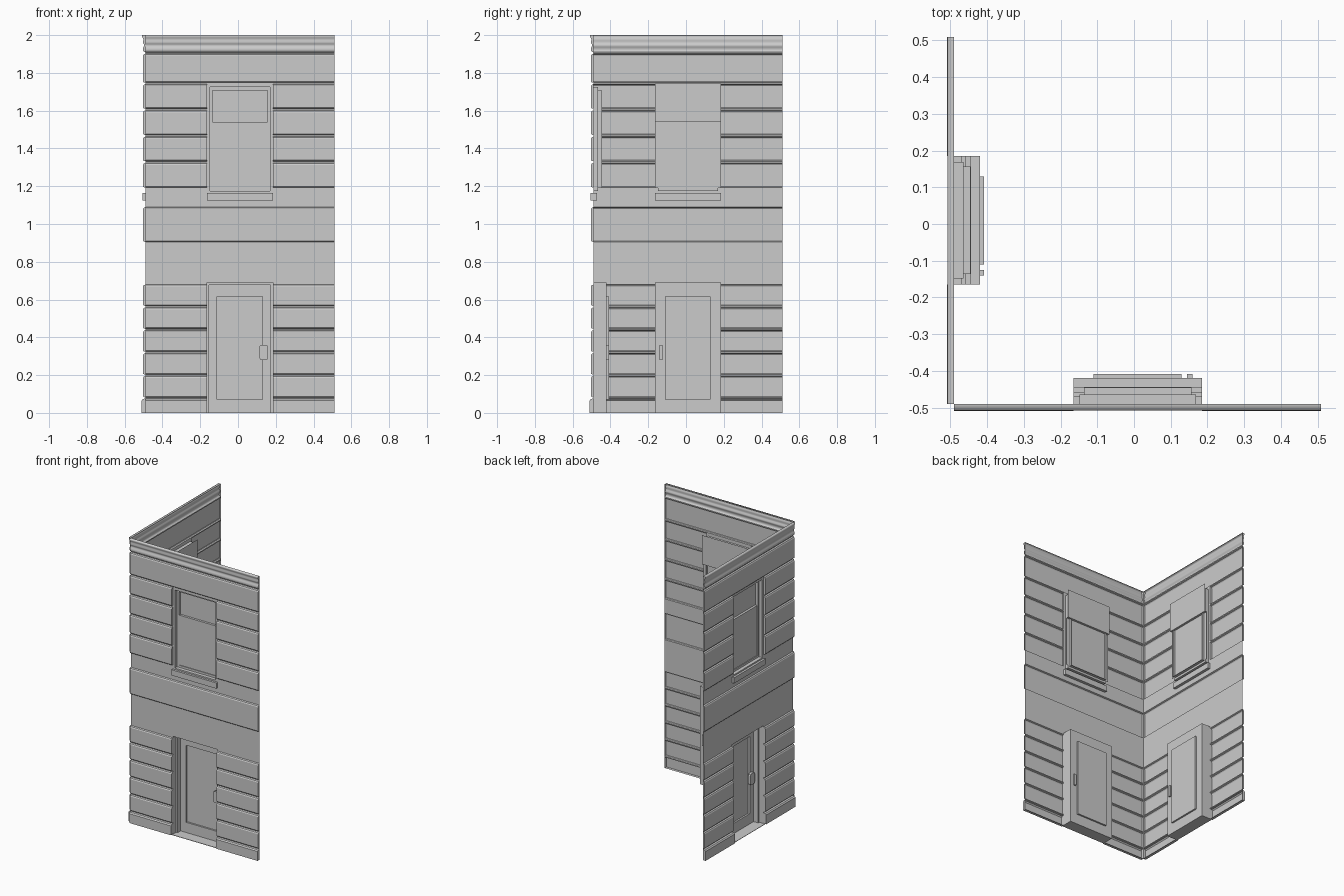
import bpy
import bmesh
from math import pi

cube = bpy.data.objects.get("Cube")
if cube:
    bpy.data.objects.remove(cube, do_unlink=True)

stone = bpy.data.materials.new("warm_grey_stone")
stone.use_nodes = True
GREY = (0.6, 0.6, 0.6, 1)
stone.diffuse_color = GREY
stone.node_tree.nodes["Principled BSDF"].inputs["Base Color"].default_value = GREY

# Wall coordinates: u along the wall, d depth inward (negative is outward), z up
HALF = 0.5       # half width of a wall
OPEN = 0.175     # half width of the door and window openings
FULL = [(-HALF, HALF)]
SPLIT = [(-HALF, -OPEN), (OPEN, HALF)]
WALLS = {"front": ((0.01, -0.49, 0), 0), "side": ((-0.49, 0.01, 0), -pi / 2)}


def place(name, bm):
    """Put the same part on both walls."""
    mesh = bpy.data.meshes.new(name)
    bm.to_mesh(mesh)
    bm.free()
    mesh.materials.append(stone)
    for wall, (loc, turn) in WALLS.items():
        ob = bpy.data.objects.new(f"{wall}_{name}", mesh)
        ob.location = loc
        ob.rotation_euler.z = turn
        bpy.context.collection.objects.link(ob)


def sweep(bm, profile, spans, caps=True, smooth=False):
    """Sweep a (d, z) profile along the wall, closing its ends."""
    for u0, u1 in spans:
        a, b = [[bm.verts.new((u, d, z)) for d, z in profile] for u in (u0, u1)]
        for i in range(len(profile) - 1):
            f = bm.faces.new((a[i], b[i], b[i + 1], a[i + 1]))
            f.smooth = smooth
        if caps:
            for u, order in ((u0, 1), (u1, -1)):
                ring = [bm.verts.new((u, d, z)) for d, z in profile]
                bm.faces.new(ring[::order][::-1])


def loft(bm, rects, cap=False):
    """Join rectangles (half width, bottom, top, depth) into stepped reveals."""
    rows = [[bm.verts.new(p) for p in
             ((-w, d, lo), (w, d, lo), (w, d, hi), (-w, d, hi))]
            for w, lo, hi, d in rects]
    for o, n in zip(rows, rows[1:]):
        for i in range(4):
            j = (i + 1) % 4
            bm.faces.new((o[i], o[j], n[j], n[i]))
    if cap:
        bm.faces.new(rows[-1])


def box(bm, u, d, z, bevel=0):
    verts = bmesh.ops.create_cube(bm, size=1)["verts"]
    for v in verts:
        v.co = [r[0] if c < 0 else r[1] for c, r in zip(v.co, (u, d, z))]
    if bevel:
        edges = {e for v in verts for e in v.link_edges
                 if abs(e.verts[0].co.y - e.verts[1].co.y) > 0.001}
        bmesh.ops.bevel(bm, geom=list(edges), offset=bevel, segments=2,
                        affect='EDGES', profile=0.5)


def band(z0, z1, out=0.013):
    """Chamfered stone course."""
    return [(0, z0), (-out + 0.003, z0 + 0.002), (-out, z0 + 0.006),
            (-out, z1 - 0.011), (-out + 0.004, z1 - 0.004), (0, z1)]


# Stone courses: (bottom, top, spans)
courses = [(0.082 + 0.121 * i, 0.196 + 0.121 * i, SPLIT) for i in range(5)]
courses += [(0.905, 1.09, FULL)]
courses += [(1.193 + 0.139 * i, 1.324 + 0.139 * i, SPLIT) for i in range(4)]
courses += [(1.748, 1.902, FULL)]
bm = bmesh.new()
for z0, z1, spans in courses:
    sweep(bm, band(z0, z1), spans)
place("stone_courses", bm)

# Plinth along the ground
bm = bmesh.new()
sweep(bm, [(0, 0), (-0.02, 0), (-0.02, 0.066), (-0.013, 0.074), (0, 0.076)], SPLIT)
place("plinth", bm)

# Flat wall strips in the joints and plain areas
bm = bmesh.new()
joints = [0.076] + [z for c in courses for z in c[:2]] + [1.91]
for z0, z1 in zip(joints[::2], joints[1::2]):
    if z1 - z0 > 0.15:                                   # plain area over the door
        sweep(bm, [(0, z0), (0, 0.69)], SPLIT, caps=False)
        sweep(bm, [(0, 0.69), (0, z1)], FULL, caps=False)
    elif z1 - z0 > 0.05:                                 # plain area under the window
        sweep(bm, [(0, z0), (0, 1.165)], FULL, caps=False)
        sweep(bm, [(0, 1.165), (0, z1)], SPLIT, caps=False)
    else:
        whole = z0 > 1.74
        sweep(bm, [(0, z0), (0, z1)], FULL if whole else SPLIT, caps=False)
place("wall_strips", bm)

# Moulded cornice
bm = bmesh.new()
sweep(bm, [(0, 1.908), (-0.008, 1.911), (-0.013, 1.917), (-0.014, 1.926),
           (-0.011, 1.935), (-0.007, 1.942), (-0.007, 1.949), (-0.012, 1.956),
           (-0.014, 1.964), (-0.011, 1.973), (-0.012, 1.982), (-0.017, 1.99),
           (-0.018, 2.0), (0, 2.0)], FULL, smooth=True)
place("cornice", bm)

# Window frame stepping inward
bm = bmesh.new()
loft(bm, [(OPEN, 1.165, 1.746, 0), (0.159, 1.175, 1.725, 0),
          (0.159, 1.175, 1.725, 0.025), (0.146, 1.19, 1.706, 0.025),
          (0.146, 1.19, 1.706, 0.045)])
place("window_frame", bm)

# Sashes: the lower one sits in front of the upper one, joined by a ledge
bm = bmesh.new()
sweep(bm, [(0.03, 1.19), (0.03, 1.54), (0.046, 1.54), (0.046, 1.745)],
      [(-OPEN, OPEN)], caps=False)
place("window_sashes", bm)

# Window sill
bm = bmesh.new()
box(bm, (-OPEN, OPEN), (-0.015, 0.02), (1.125, 1.165))
place("window_sill", bm)

# Door frame: outer reveal and stepped jamb
bm = bmesh.new()
loft(bm, [(OPEN, 0, 0.69, 0), (OPEN, 0, 0.69, 0.035),
          (0.163, 0, 0.678, 0.035), (0.163, 0, 0.678, 0.07)])
loft(bm, [(OPEN, 0, 0.69, 0.035), (OPEN, 0, 0.69, 0.07)])
place("door_frame", bm)

# Door leaf with a sunk panel
bm = bmesh.new()
loft(bm, [(OPEN, 0, 0.69, 0.07), (0.12, 0.072, 0.615, 0.07),
          (0.12, 0.072, 0.615, 0.082)], cap=True)
place("door_leaf", bm)

# Threshold
bm = bmesh.new()
box(bm, (-OPEN, OPEN), (-0.014, 0), (0, 0.003))
place("threshold", bm)

# Door handles on both faces
bm = bmesh.new()
box(bm, (0.103, 0.15), (0.052, 0.07), (0.28, 0.36), bevel=0.012)
box(bm, (0.135, 0.15), (0.07, 0.082), (0.28, 0.36))
place("door_handle", bm)
